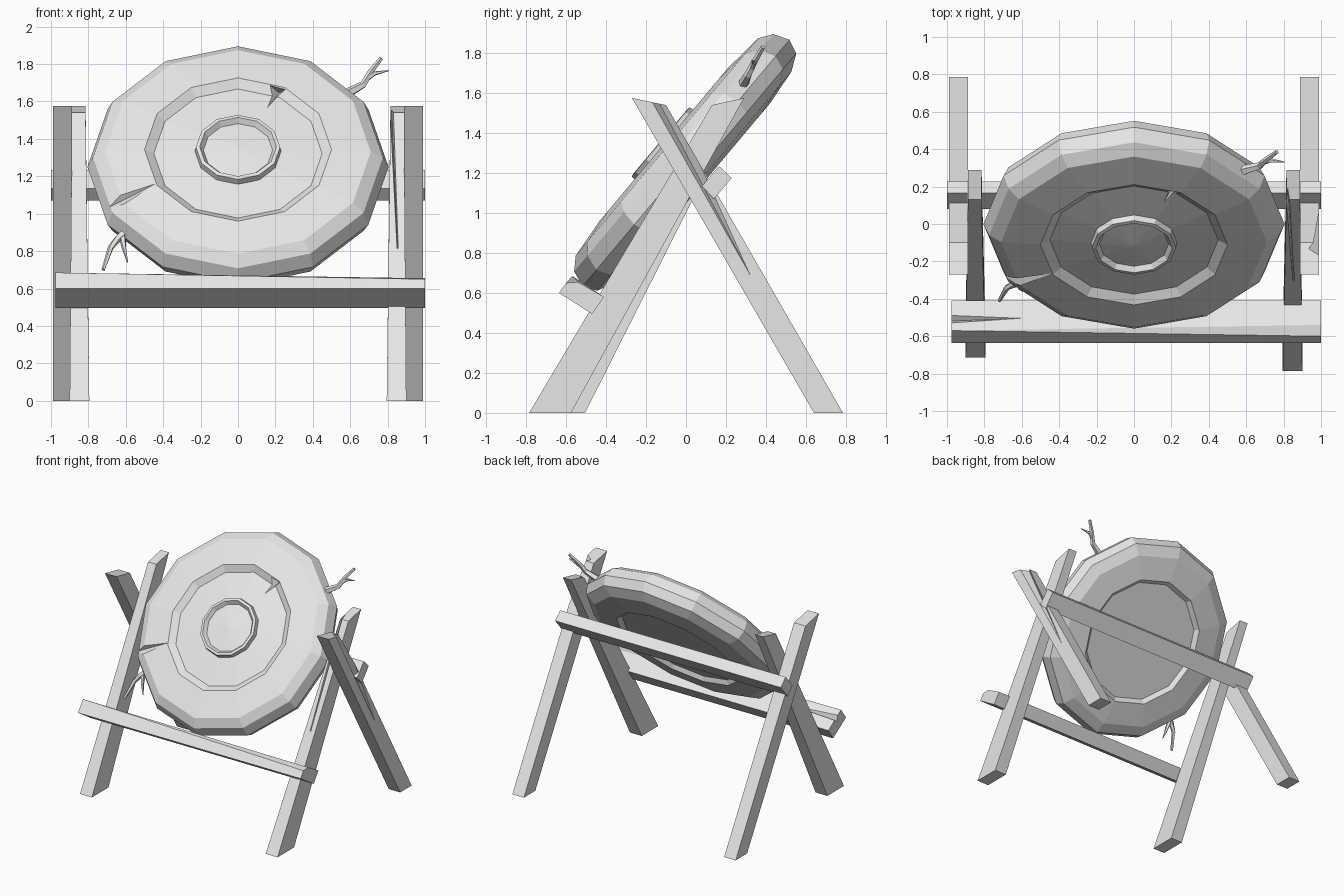
import bpy, bmesh
from math import radians, cos, sin, pi
from mathutils import Matrix, Vector

cube = bpy.data.objects.get("Cube")
if cube:
    bpy.data.objects.remove(cube)

grey = bpy.data.materials.new("plain_grey")
grey.use_nodes = True
COLOUR = (0.8, 0.8, 0.8, 1)
grey.diffuse_color = COLOUR
grey.node_tree.nodes["Principled BSDF"].inputs["Base Color"].default_value = COLOUR


def finish(name, bm, matrix=Matrix()):
    """Turn a bmesh into a flat-shaded object."""
    bmesh.ops.recalc_face_normals(bm, faces=bm.faces[:])
    mesh = bpy.data.meshes.new(name)
    bm.to_mesh(mesh)
    bm.free()
    mesh.transform(matrix)
    mesh.materials.append(grey)
    obj = bpy.data.objects.new(name, mesh)
    bpy.context.collection.objects.link(obj)
    return obj


def hull(name, points, matrix=Matrix()):
    bm = bmesh.new()
    for p in points:
        bm.verts.new(p)
    bmesh.ops.convex_hull(bm, input=bm.verts[:])
    return finish(name, bm, matrix)


def beam(name, x0, x1, outline0, outline1=None):
    """Beam along x from a side outline of (y, z) points."""
    return hull(name, [(x0, y, z) for y, z in outline0]
                + [(x1, y, z) for y, z in outline1 or outline0])


def gash(target, points, matrix=Matrix()):
    """Cut a tapering split out of a part."""
    cutter = hull("gash_cutter", points, matrix)
    cutter.hide_render = True
    mod = target.modifiers.new("gash", "BOOLEAN")
    mod.operation = "DIFFERENCE"
    mod.solver = "EXACT"
    mod.object = cutter
    bpy.context.view_layer.objects.active = target
    bpy.ops.object.modifier_apply(modifier=mod.name)
    bpy.data.objects.remove(cutter)


def lathe(name, profile, sides, matrix):
    """Revolve (radius, height) points around local z."""
    bm = bmesh.new()
    rings = []
    for r, h in profile:
        if r == 0:
            rings.append([bm.verts.new((0, 0, h))] * sides)
        else:
            rings.append([bm.verts.new((r * cos(2 * pi * k / sides), r * sin(2 * pi * k / sides), h))
                          for k in range(sides)])
    for a, b in zip(rings, rings[1:]):
        for k in range(sides):
            j = (k + 1) % sides
            bm.faces.new(list(dict.fromkeys((a[k], a[j], b[j], b[k]))))
    return finish(name, bm, matrix)


def twig(name, path, radii):
    """Five-sided tapering twig through the path points."""
    bm = bmesh.new()
    path = [Vector(p) for p in path]
    rings = []
    for i, (p, r) in enumerate(zip(path, radii)):
        d = path[min(i + 1, len(path) - 1)] - path[max(i - 1, 0)]
        rot = d.to_track_quat("Z", "Y")
        rings.append([bm.verts.new(p + rot @ Vector((r * cos(2 * pi * k / 5), r * sin(2 * pi * k / 5), 0)))
                      for k in range(5)])
    for a, b in zip(rings, rings[1:]):
        for k in range(5):
            bm.faces.new((a[k], a[k - 1], b[k - 1], b[k]))
    bm.faces.new(rings[0])
    bm.faces.new(rings[-1])
    return finish(name, bm)


# Tilted round target with a stepped face and a shallow recess behind
tilt = Matrix.Translation((0, 0, 1.25)) @ Matrix.Rotation(radians(50), 4, "X")
target = lathe("target_disc", [
    (0, 0.155), (0.185, 0.14), (0.205, 0.168), (0.225, 0.165), (0.23, 0.13),
    (0.45, 0.112), (0.5, 0.145), (0.71, 0.125), (0.775, 0.08), (0.805, 0),
    (0.775, -0.07), (0.69, -0.11), (0.5, -0.13), (0.47, -0.1), (0, -0.1)], 12, tilt)

# Splits in the target: tip, two wide corners, deep corner
gash(target, [(0.11, 0.21, 0.15), (0.15, 0.45, 0.17), (0.27, 0.41, 0.17), (0.22, 0.45, 0.08)], tilt)
gash(target, [(-0.42, -0.23, 0.15), (-0.82, -0.34, 0.16), (-0.8, -0.62, 0.16), (-0.82, -0.4, 0.04)], tilt)
gash(target, [(0.37, -0.56, 0.14), (0.25, -0.8, 0.14), (0.5, -0.74, 0.14), (0.42, -0.8, 0.03)], tilt)

# Crossed legs, the front pair inside the back pair
FOOT_SHIFT = {"right": 0.07, "left": 0}
for side, s in (("right", -1), ("left", 1)):
    shift = FOOT_SHIFT[side]
    front = hull("front_leg_" + side, [
        (s * x, y, z)
        for x0, x1, ends in ((0.795, 0.9, ((-0.785 + shift, 0), (-0.575 + shift, 0))),
                             (0.815, 0.888, ((0.13, 1.54), (0.29, 1.575))))
        for x in (x0, x1) for y, z in ends])
    back = hull("back_leg_" + side, [
        (s * x, y, z) for x in (0.888, 0.99)
        for y, z in ((0.64, 0), (0.785, 0), (-0.1, 1.54), (-0.27, 1.575))])
    if side == "left":
        gash(back, [(1.0, 0.4, 0.54), (1.0, -0.2, 1.6), (1.0, -0.08, 1.6), (0.93, -0.16, 1.6)])
        gash(front, [(0.86, -0.38, 0.66), (0.8, 0.1, 1.6), (0.84, 0.1, 1.6), (0.82, 0.22, 1.6)])

# Crossbar behind the target
beam("back_crossbar", -1, 1, [(0.14, 1.07), (0.228, 1.175), (0.165, 1.235), (0.08, 1.135)])

# Plank the target rests on
plank = beam("front_plank", -0.975, 1,
             [(-0.635, 0.6), (-0.57, 0.685), (-0.41, 0.58), (-0.47, 0.495)],
             [(-0.635, 0.6), (-0.6, 0.65), (-0.54, 0.655), (-0.41, 0.58), (-0.47, 0.495)])
gash(plank, [(-0.5, -0.5, 0.65), (-1.0, -0.535, 0.68), (-1.0, -0.475, 0.64), (-1.0, -0.52, 0.61)])

# Forked twigs growing from the rim
twig("upper_twig", [(0.56, 0.28, 1.63), (0.67, 0.31, 1.69), (0.71, 0.345, 1.76), (0.765, 0.385, 1.83)],
     [0.03, 0.02, 0.016, 0.012])
twig("upper_twig_fork", [(0.68, 0.325, 1.715), (0.73, 0.34, 1.75), (0.805, 0.33, 1.765)],
     [0.016, 0.012, 0.003])
twig("lower_twig", [(-0.58, -0.29, 0.92), (-0.64, -0.32, 0.87), (-0.68, -0.34, 0.82), (-0.72, -0.41, 0.7)],
     [0.028, 0.02, 0.016, 0.01])
twig("lower_twig_fork", [(-0.62, -0.31, 0.89), (-0.61, -0.34, 0.82), (-0.59, -0.36, 0.74)],
     [0.02, 0.013, 0.003])
